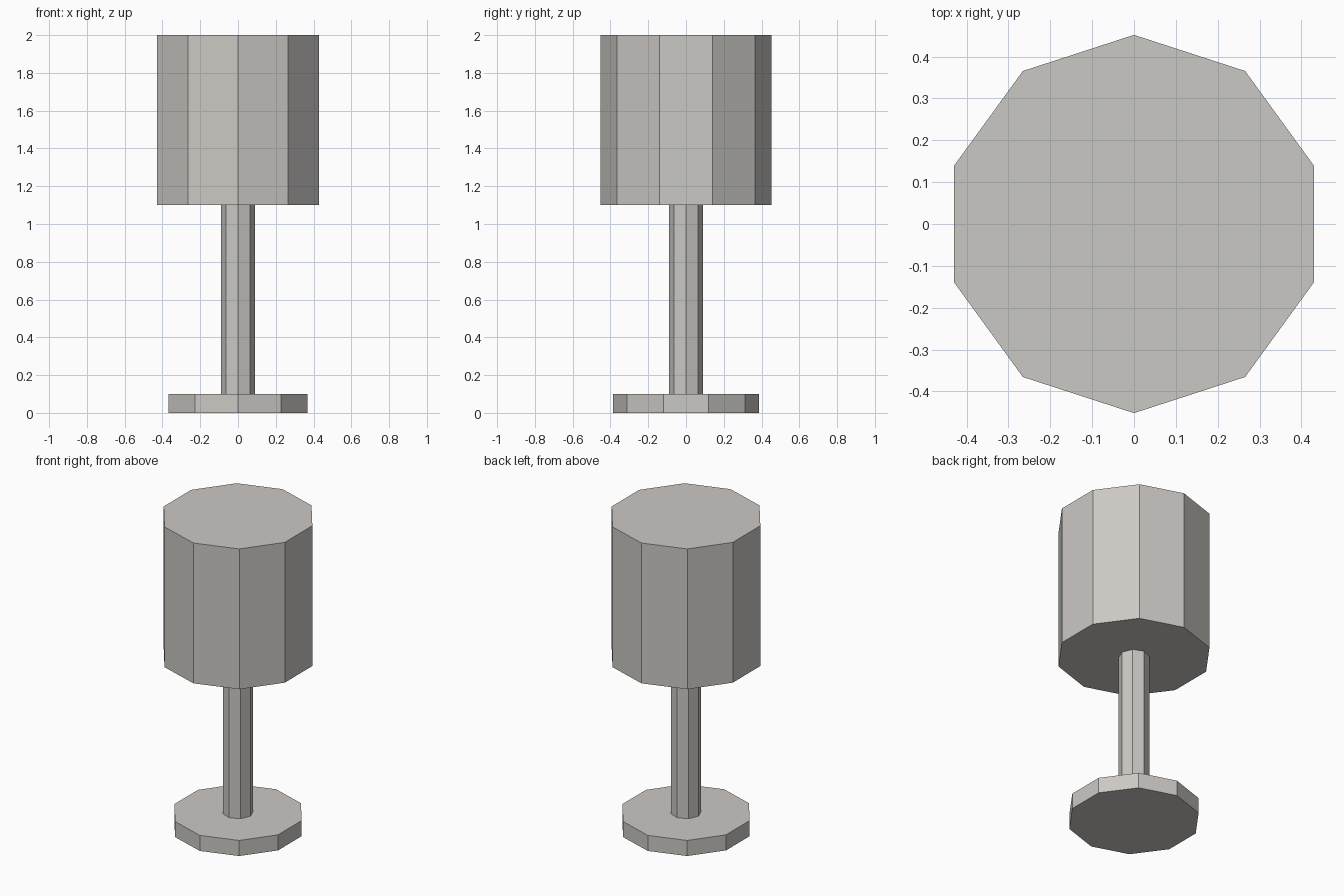
import bpy
import bmesh
import math
from mathutils import Matrix

if "Cube" in bpy.data.objects:
    bpy.data.objects.remove(bpy.data.objects["Cube"])

# One warm grey for the whole lamp
grey = bpy.data.materials.new("warm_grey")
grey.diffuse_color = (0.6, 0.58, 0.55, 1.0)
grey.use_nodes = True
grey.node_tree.nodes["Principled BSDF"].inputs["Base Color"].default_value = grey.diffuse_color


def prism(name, sides, radius, bottom, top):
    """Closed flat-shaded prism with a corner on the front and back."""
    bm = bmesh.new()
    placement = (Matrix.Translation((0, 0, (bottom + top) / 2))
                 @ Matrix.Diagonal((radius, radius, top - bottom, 1)))
    bmesh.ops.create_cone(bm, cap_ends=True, cap_tris=False, segments=sides,
                          radius1=1, radius2=1, depth=1)
    # Turn the first corner to face +y, whatever the starting angle
    corner = bm.verts[:][0].co
    turn = math.pi / 2 - math.atan2(corner.y, corner.x)
    bm.transform(placement @ Matrix.Rotation(turn, 4, 'Z'))
    bmesh.ops.recalc_face_normals(bm, faces=bm.faces)
    mesh = bpy.data.meshes.new(name)
    bm.to_mesh(mesh)
    bm.free()
    mesh.materials.append(grey)
    obj = bpy.data.objects.new(name, mesh)
    bpy.context.collection.objects.link(obj)
    return obj


# Foot, pole and shade
prism("base", 10, 0.387, 0.0, 0.1)
prism("stem", 8, 0.09, 0.1, 1.1)
prism("shade", 10, 0.452, 1.1, 2.0)
